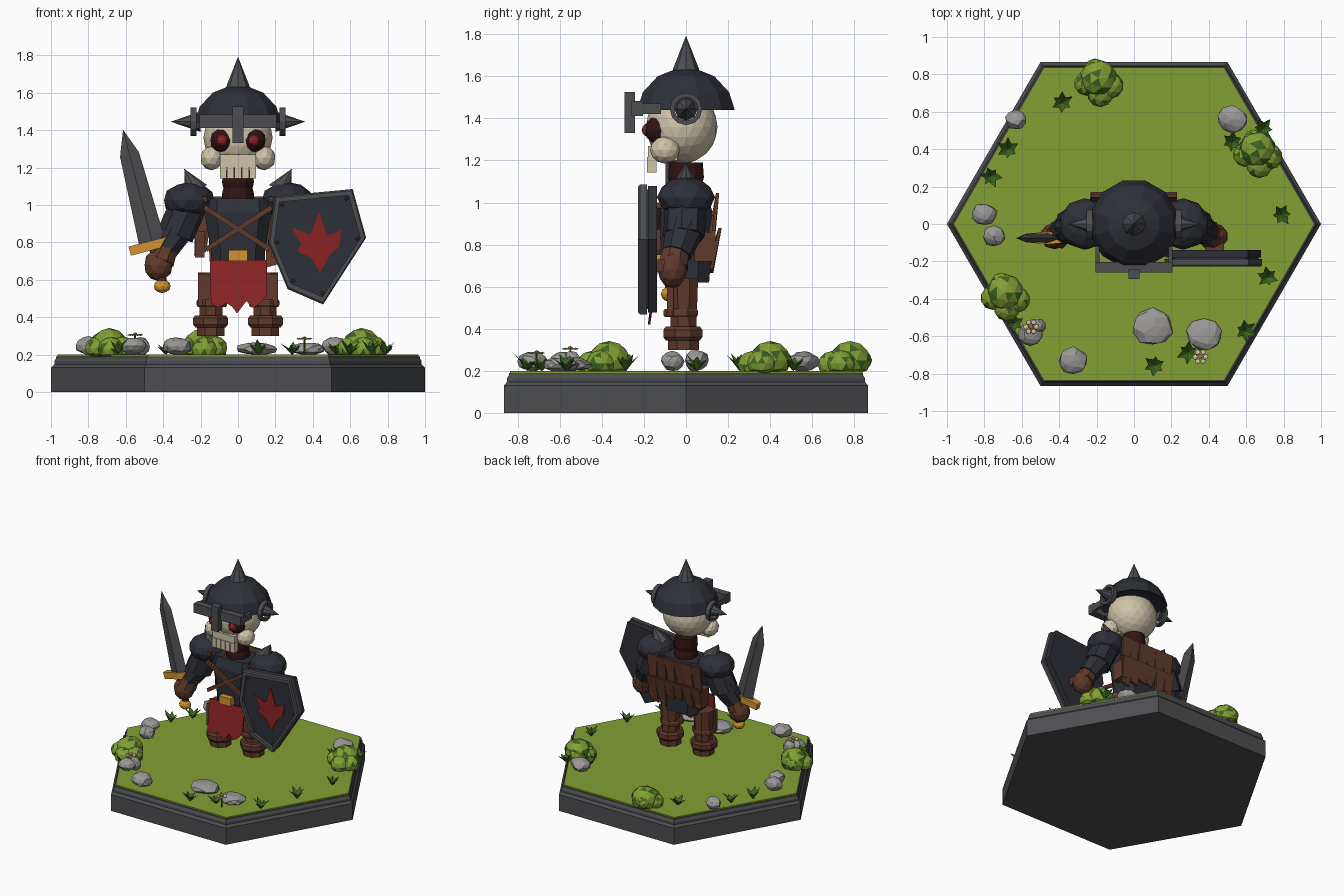
import bpy, bmesh, math, random
from mathutils import Vector, Matrix

if "Cube" in bpy.data.objects:
    bpy.data.objects.remove(bpy.data.objects["Cube"])

random.seed(4)
COLOURS = {
    "steel": (.075, .076, .083), "dark_armour": (.027, .029, .040), "bone": (.62, .55, .39),
    "red": (.26, .016, .016), "leather": (.115, .042, .024), "gold": (.66, .29, .03),
    "grass_green": (.23, .35, .035), "leaf_green": (.045, .13, .014),
    "stone": (.33, .32, .31), "dark_maroon": (.030, .007, .007)}
MATS = {}
for key, c in COLOURS.items():
    MATS[key] = bpy.data.materials.new(key)
    MATS[key].diffuse_color = (*c, 1)


def finish(name, bm, *mats):
    bmesh.ops.remove_doubles(bm, verts=bm.verts, dist=1e-5)
    bmesh.ops.recalc_face_normals(bm, faces=bm.faces)
    me = bpy.data.meshes.new(name)
    bm.to_mesh(me)
    bm.free()
    for m in mats:
        me.materials.append(MATS[m])
    ob = bpy.data.objects.new(name, me)
    bpy.context.collection.objects.link(ob)
    return ob


def loft(name, loops, mat, ring=False):
    """Skin a list of equal-length loops; ring joins last to first, else ends are capped."""
    bm = bmesh.new()
    rows = [[bm.verts.new(p) for p in loop] for loop in loops]
    n = len(rows[0])
    pairs = list(zip(rows, rows[1:])) + ([(rows[-1], rows[0])] if ring else [])
    for a, b in pairs:
        for i in range(n):
            j = (i + 1) % n
            bm.faces.new((a[i], a[j], b[j], b[i]))
    if not ring:
        bm.faces.new(rows[0])
        bm.faces.new(rows[-1])
    return finish(name, bm, mat)


def revolve(name, profile, n, mat, centre=(0, 0), turn=0.0):
    cx, cy = centre
    return loft(name, [[(cx + r * math.cos(turn + math.tau * i / n),
                         cy + r * math.sin(turn + math.tau * i / n), z)
                        for i in range(n)] for r, z in profile], mat)


def prism(name, pts, y0, y1, mat):
    return loft(name, [[(x, y, z) for x, z in pts] for y in (y0, y1)], mat)


def box(name, c, s, mat):
    bm = bmesh.new()
    bmesh.ops.create_cube(bm, size=1, matrix=Matrix.Translation(c) @ Matrix.Diagonal((*s, 1)))
    return finish(name, bm, mat)


def ball(name, c, r, mat, sub=2):
    r = (r, r, r) if isinstance(r, (int, float)) else r
    bm = bmesh.new()
    bmesh.ops.create_icosphere(bm, subdivisions=sub, radius=1,
                               matrix=Matrix.Translation(c) @ Matrix.Diagonal((*r, 1)))
    return finish(name, bm, mat)


def tube(name, p0, p1, r0, r1, mat, n=8):
    a, b = Vector(p0), Vector(p1)
    rot = (b - a).to_track_quat('Z', 'Y').to_matrix().to_4x4()
    bm = bmesh.new()
    bmesh.ops.create_cone(bm, cap_ends=True, segments=n, radius1=r0, radius2=max(r1, .0005),
                          depth=(b - a).length, matrix=Matrix.Translation((a + b) / 2) @ rot)
    return finish(name, bm, mat)


# Hexagonal base
revolve("base", [(1, 0), (1, .13), (.982, .148), (.982, .165), (.972, .18), (.972, .19)], 6, "steel")
revolve("grass_top", [(.965, .18), (.965, .2)], 6, "grass_green")

# Head
ball("skull", (0, -.02, 1.36), (.185, .17, .175), "bone", 3)
box("upper_jaw", (0, -.11, 1.235), (.19, .14, .07), "bone")
for i in range(5):
    box("tooth", (-.08 + .04 * i, -.163, 1.18), (.035, .045, .075), "bone")
for s in (-1, 1):
    ball("cheek", (s * .14, -.10, 1.25), (.062, .072, .065), "bone")
    ball("eye_socket", (s * .085, -.135, 1.345), .065, "dark_maroon")
    ball("eye", (s * .085, -.178, 1.345), .033, "red")
revolve("neck", [(.09, 1.0), (.085, 1.06), (.078, 1.09), (.085, 1.12), (.08, 1.19)], 12, "dark_maroon")

# Helmet with face bar, spikes and side rings
revolve("helmet", [(.215, 1.455), (.24, 1.44), (.212, 1.525), (.14, 1.60), (.05, 1.635)],
        12, "dark_armour", turn=math.pi / 12)
revolve("top_spike", [(.072, 1.59), (.062, 1.635), (.001, 1.79)], 8, "steel")
box("face_bar", (0, -.232, 1.447), (.41, .055, .072), "steel")
box("nose_guard", (0, -.268, 1.428), (.058, .05, .195), "steel")
for s in (-1, 1):
    box("face_bar_arm", (s * .195, -.17, 1.447), (.022, .10, .05), "steel")
    loops = []
    for i in range(12):
        a = math.tau * i / 12
        loops.append([(s * .238 + dx, r * math.cos(a), 1.445 + r * math.sin(a))
                      for dx, r in ((-.016, .056), (.016, .056), (.016, .077), (-.016, .077))])
    loft("side_ring", loops, "steel", ring=True)
    tube("side_spike", (s * .20, 0, 1.445), (s * .358, 0, 1.445), .055, 0, "steel")


# Torso
def chest_loop(a, b, z):
    return [(a, -b * .5, z), (a, b * .5, z), (a * .65, b, z), (-a * .65, b, z),
            (-a, b * .5, z), (-a, -b * .5, z), (-a * .65, -b, z), (a * .65, -b, z)]


loft("torso", [chest_loop(.14, .11, .62), chest_loop(.145, .12, .76), chest_loop(.18, .125, .96),
               chest_loop(.17, .10, 1.035)], "dark_armour")
for s in (-1, 1):
    prism("chest_strap", [(s * -.185, .975), (s * -.175, 1.0), (s * .175, .775), (s * .165, .75)],
          -.142, -.12, "leather")
    box("shoulder_strap", (s * .185, 0, 1.03), (.04, .22, .03), "leather")
box("belt_buckle", (0, -.14, .73), (.10, .05, .06), "gold")
rag = [(-.15, .705), (.155, .705), (.155, .52), (.11, .465), (.075, .45), (.045, .487),
       (-.005, .42), (-.03, .455), (-.06, .475), (-.105, .45), (-.145, .475)]
loft("red_tabard", [[(x, -.13 - d - (.705 - z) * .14, z) for x, z in rag] for d in (0, .012)], "red")

# Tattered cloak in two layers of strips
for z_top, y_top, y_low, low in ((1.045, .158, .128, .78), (.88, .170, .135, .67)):
    for i in range(6):
        x = -.19 + .076 * i
        z = low + random.uniform(-.02, .07)
        lean = random.uniform(-.015, .015)
        w = random.uniform(.022, .038)
        y = random.uniform(-.006, .006)
        rows = []
        for cx, hw, cy, cz in ((x, .041, y_top, z_top), (x + lean, w, y_low + y, z)):
            rows.append([(cx - hw, cy, cz), (cx + hw, cy, cz + .02 * (hw < .041)),
                         (cx + hw, cy - .016, cz + .02 * (hw < .041)), (cx - hw, cy - .016, cz)])
        loft("cloak_strip", rows, "leather")
for s in (-1, 1):
    box("cloak_side", (s * .205, .09, .79), (.05, .10, .14), "leather")

# Limbs
for s in (-1, 1):
    revolve("leg", [(.07, .30), (.066, .345), (.066, .46), (.07, .50), (.075, .64)], 8, "leather",
            (s * .145, -.012), math.pi / 8)
    revolve("boot_foot", [(.08, .30), (.08, .35)], 8, "leather", (s * .145, -.012), math.pi / 8)
    revolve("boot_band", [(.088, .345), (.1, .36), (.1, .395), (.088, .41)], 8, "leather",
            (s * .147, -.015), math.pi / 8)
    revolve("knee_band", [(.082, .455), (.088, .465), (.088, .485), (.082, .495)], 8, "leather",
            (s * .14, -.025), math.pi / 8)
    box("shin_plate", (s * .153, -.075, .545), (.12, .03, .17), "leather")
    ball("pauldron", (s * .262, 0, 1.025), (.14, .138, .098), "dark_armour")
    tube("pauldron_spike", (s * .225, 0, 1.075), (s * .287, 0, 1.192), .068, 0, "steel")
    tube("upper_arm", (s * .265, 0, 1.0), (s * .335, -.01, .84), .10, .10, "dark_armour")
    tube("lower_arm", (s * .32, -.005, .88), (s * .39, -.045, .755), .095, .072, "dark_armour")
    tube("glove_cuff", (s * .375, -.045, .785), (s * .41, -.06, .70), .062, .076, "leather")
    ball("fist", (s * .425, -.065, .68), (.078, .07, .088), "leather")

# Sword, laid along a tilted axis
tilt = math.radians(14.5)
V = Vector((-math.sin(tilt), 0, math.cos(tilt)))
U = Vector((math.cos(tilt), 0, math.sin(tilt)))
G = Vector((-.455, -.075, .785))


def on_sword(u, y, v):
    return G + U * u + V * v + Vector((0, y, 0))


loft("sword_blade", [[on_sword(-w, 0, v), on_sword(0, -t, v), on_sword(w, 0, v), on_sword(0, t, v)]
                     for w, t, v in ((.072, .026, 0), (.052, .022, .5), (.001, .001, .635))], "steel")
loft("sword_guard", [[on_sword(u, -h, -.025), on_sword(u, h, -.025), on_sword(u, h, .025),
                      on_sword(u, -h, .025)] for u, h in ((-.128, .022), (0, .034), (.128, .022))], "gold")
tube("sword_grip", on_sword(0, 0, -.24), on_sword(0, 0, 0), .025, .025, "leather")
ball("sword_pommel", (-.405, -.08, .565), (.046, .04, .036), "gold")

# Shield
outline = [(.195, 1.045), (.613, 1.085), (.685, .825), (.455, .468), (.265, .55), (.162, .80)]
mid = (.43, .80)


def shrunk(k, pts=outline):
    return [(mid[0] + (x - mid[0]) * k, mid[1] + (z - mid[1]) * k) for x, z in pts]


prism("shield_back", shrunk(.975), -.18, -.138, "dark_armour")
prism("shield_panel", shrunk(.92), -.205, -.178, "dark_armour")
loft("shield_rim", [[(x, y, z) for x, z in shrunk(k)] for k, y in
                    ((1, -.186), (1, -.218), (.97, -.228), (.88, -.228), (.88, -.186))],
     "steel", ring=True)
emblem = [(.433, .963), (.477, .835), (.552, .865), (.54, .775), (.492, .735), (.438, .635),
          (.39, .72), (.315, .752), (.338, .79), (.288, .878), (.388, .84)]
prism("shield_emblem", emblem, -.213, -.204, "red")
for x, z in shrunk(.82):
    ball("rivet", (x, -.212, z), .011, "steel", 1)
box("shield_grip", (.43, -.125, .70), (.10, .05, .06), "leather")

# Rocks
for x, y, r, h in ((-.63, .555, .06, .05), (-.8, .05, .07, .055), (-.75, -.065, .062, .05),
                   (.525, .56, .085, .05), (.1, -.55, .115, .035), (.375, -.595, .10, .035),
                   (-.325, -.73, .082, .05), (-.555, -.59, .068, .05), (-.52, -.545, .05, .05)):
    rock = ball("rock", (0, 0, 0), 1, "stone", 2)
    for v in rock.data.vertices:
        k = random.uniform(.86, 1.06)
        v.co = Vector((x + v.co.x * r * k, y + v.co.y * r * .88 * k,
                       max(.195, .195 + h + v.co.z * h * k)))

# Bushes made of faceted lobes
for x, y in ((-.19, .76), (.66, .38), (-.69, -.385)):
    for dx, dy, r, z in ((0, .02, .10, .25), (-.065, -.01, .065, .235), (.065, -.02, .07, .235),
                         (.01, -.065, .07, .23), (-.02, .07, .055, .25)):
        lobe = ball("bush", (x + dx, y + dy, z), (r, r, r * .92), "grass_green", 2)
        lobe.data.materials.append(MATS["leaf_green"])
        for v in lobe.data.vertices:
            v.co.z = max(v.co.z, .19)
        for p in lobe.data.polygons:
            p.material_index = int(random.random() < .22)

# Leafy tufts
for x, y in ((-.385, .65), (-.675, .4), (-.765, .255), (.69, .51), (.525, .44), (.79, .05),
             (.715, -.285), (.595, -.57), (.11, -.755), (.29, -.685), (-.64, -.53)):
    bm = bmesh.new()
    start = random.uniform(0, 6)
    for i in range(6):
        a = start + math.tau * i / 6
        d, e = Vector((math.cos(a), math.sin(a), 0)), Vector((-math.sin(a), math.cos(a), 0))
        reach, high = random.uniform(.045, .068), random.uniform(.045, .085)
        o = Vector((x, y, .198))
        m = o + d * reach * .45 + Vector((0, 0, high * .6))
        b, l, r, t = [bm.verts.new(p) for p in
                      (o, m + e * .018, m - e * .018, o + d * reach + Vector((0, 0, high)))]
        c = bm.verts.new(m - Vector((0, 0, .008)))
        for f in ((b, c, l), (b, r, c), (c, t, l), (c, r, t)):
            bm.faces.new(f)
    finish("leaf_tuft", bm, "leaf_green")

# Flowers
for x, y, z in ((-.55, -.55, .305), (.355, -.71, .285)):
    tube("flower_stem", (x, y, .2), (x, y, z), .005, .005, "leaf_green", 5)
    for i in range(6):
        a = math.tau * i / 6
        ball("petal", (x + .028 * math.cos(a), y + .028 * math.sin(a), z), (.016, .016, .005), "bone", 1)
    ball("flower_centre", (x, y, z + .004), (.013, .013, .009), "gold", 1)

for m in bpy.data.materials:
    if m.users and not m.is_grease_pencil:
        m.use_nodes = True
        m.node_tree.nodes["Principled BSDF"].inputs["Base Color"].default_value = m.diffuse_color
